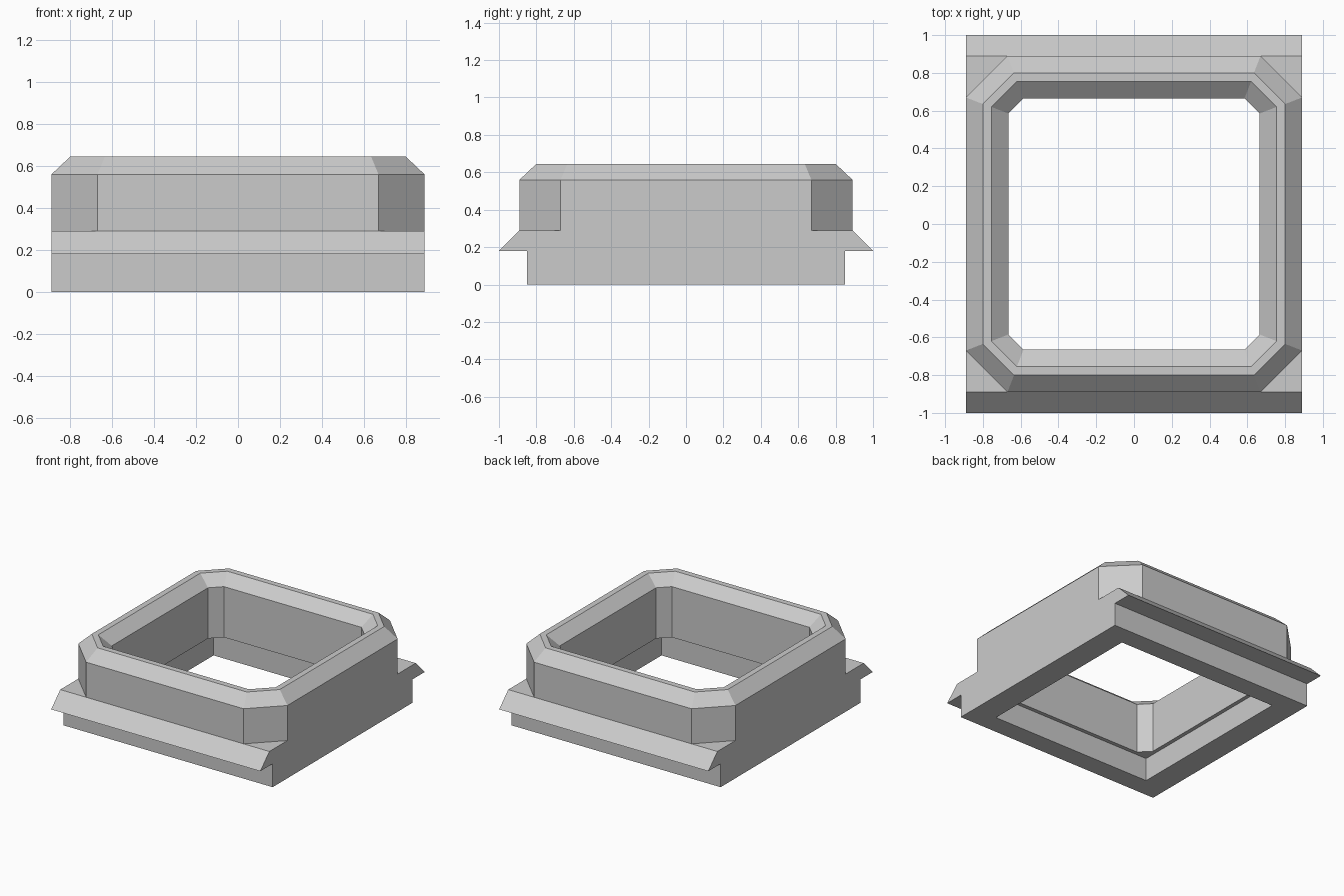
import bpy, bmesh

cube = bpy.data.objects.get("Cube")
if cube:
    bpy.data.objects.remove(cube, do_unlink=True)

grey = bpy.data.materials.new("plain_grey")
grey.use_nodes = True
colour = (0.6, 0.6, 0.6, 1)
grey.diffuse_color = colour
grey.node_tree.nodes["Principled BSDF"].inputs["Base Color"].default_value = colour

HALF = 0.89     # half width of the frame
CUT = 0.67      # where the corner chamfers begin


def octagon(half, cut, z):
    """Chamfered square loop; cut equal to half gives a plain square."""
    return loop(half, cut, cut, half, z)


def flange(y, z):
    """Rectangle of full width, its front and back edges split at the chamfers."""
    return loop(HALF, y, CUT, y, z)


def loop(x, side_y, end_x, y, z):
    quarter = [(x, side_y), (end_x, y)]
    pts = quarter + [(-a, b) for a, b in reversed(quarter)]
    pts += [(-a, -b) for a, b in pts]
    return [(a, b, z) for a, b in pts]


# Cross-section loops, from the flange up over the rim and down the opening
loops = [
    flange(0.85, 0), flange(0.85, 0.18), flange(1.0, 0.18), flange(HALF, 0.29),
    octagon(HALF, CUT, 0.29), octagon(HALF, CUT, 0.56),
    octagon(0.80, 0.635, 0.645), octagon(0.755, 0.62, 0.645),
    octagon(0.665, 0.585, 0.57), octagon(0.665, 0.585, 0.18),
    octagon(0.695, 0.695, 0.18), octagon(0.695, 0.695, 0),
]

bm = bmesh.new()
rings = [[bm.verts.new(p) for p in pts] for pts in loops]
for a, b in zip(rings, rings[1:] + rings[:1]):
    for i in range(8):
        j = (i + 1) % 8
        quad = [a[i], a[j], b[j], b[i]]
        # The flat side walls are closed as single faces below
        if not (all(abs(v.co.x) > HALF - 0.001 for v in quad)):
            bm.faces.new(quad)
bmesh.ops.remove_doubles(bm, verts=bm.verts[:], dist=0.0001)

# Side walls, including the flange ends
outline = [(0.85, 0), (0.85, 0.18), (1.0, 0.18), (HALF, 0.29), (CUT, 0.29), (CUT, 0.56)]
outline += [(-y, z) for y, z in reversed(outline)]
for side in (HALF, -HALF):
    bm.faces.new([bm.verts.new((side, y, z)) for y, z in outline])
bmesh.ops.remove_doubles(bm, verts=bm.verts[:], dist=0.0001)
bmesh.ops.recalc_face_normals(bm, faces=bm.faces[:])

mesh = bpy.data.meshes.new("chamfered_frame")
bm.to_mesh(mesh)
bm.free()
mesh.materials.append(grey)
frame = bpy.data.objects.new("chamfered_frame", mesh)
bpy.context.collection.objects.link(frame)
